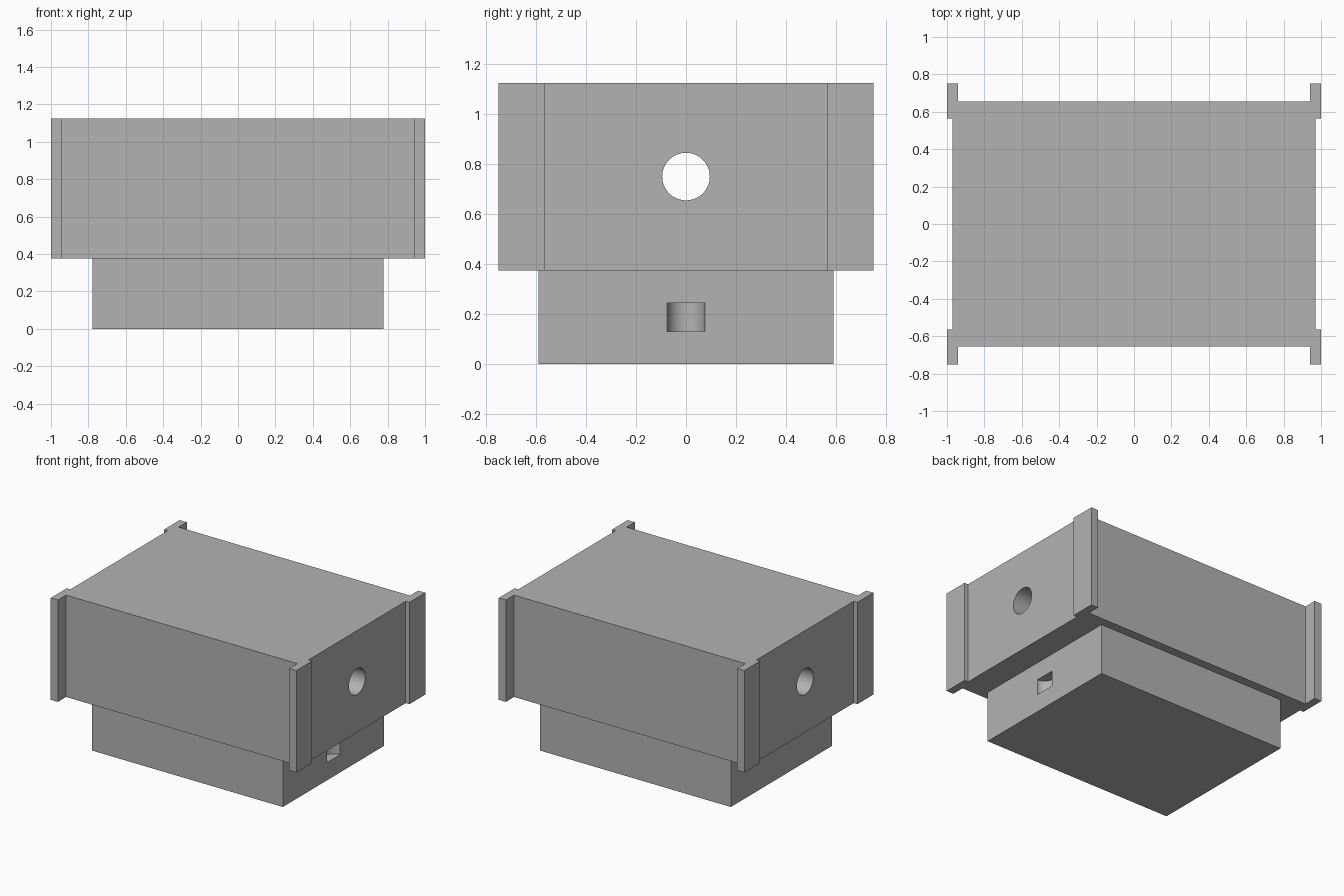
import bpy
import bmesh
import math

cube = bpy.data.objects.get("Cube")
if cube:
    bpy.data.objects.remove(cube, do_unlink=True)

grey = bpy.data.materials.new("plain_grey")
grey.use_nodes = True
colour = (0.45, 0.45, 0.45, 1)
grey.diffuse_color = colour
grey.node_tree.nodes["Principled BSDF"].inputs["Base Color"].default_value = colour


def extrude_outline(name, outline, z0, z1):
    """Solid prism from a counter-clockwise plan outline."""
    bm = bmesh.new()
    face = bm.faces.new([bm.verts.new((x, y, z0)) for x, y in outline])
    top = bmesh.ops.extrude_face_region(bm, geom=[face])["geom"]
    bmesh.ops.translate(bm, vec=(0, 0, z1 - z0),
                        verts=[v for v in top if isinstance(v, bmesh.types.BMVert)])
    bmesh.ops.recalc_face_normals(bm, faces=bm.faces)
    mesh = bpy.data.meshes.new(name)
    bm.to_mesh(mesh)
    bm.free()
    mesh.materials.append(grey)
    obj = bpy.data.objects.new(name, mesh)
    bpy.context.collection.objects.link(obj)
    return obj


def cut_cylinder(target, radius, depth, location, rotation=(0, 0, 0)):
    """Subtract a round cutter, then remove it."""
    bpy.ops.mesh.primitive_cylinder_add(vertices=64, radius=radius, depth=depth,
                                        location=location, rotation=rotation)
    cutter = bpy.context.object
    cutter.name = "round_cutter"
    cutter.hide_render = True
    cutter.data.materials.append(grey)
    mod = target.modifiers.new("round_cut", "BOOLEAN")
    mod.operation = "DIFFERENCE"
    mod.solver = "EXACT"
    mod.object = cutter
    bpy.ops.object.select_all(action="DESELECT")
    target.select_set(True)
    bpy.context.view_layer.objects.active = target
    bpy.ops.object.modifier_apply(modifier=mod.name)
    bpy.data.objects.remove(cutter, do_unlink=True)
    bpy.ops.object.shade_smooth_by_angle(angle=math.radians(30))


# Upper body with a raised post at each corner: one quarter mirrored around
quarter = [(0.97, 0.565), (1, 0.565), (1, 0.75), (0.942, 0.75), (0.942, 0.655)]
half = quarter + [(-x, y) for x, y in reversed(quarter)]
outline = half + [(x, -y) for x, y in reversed(half)]
body = extrude_outline("upper_body", outline, 0.375, 1.125)

# Round hole running through the full length
cut_cylinder(body, 0.095, 3, (0, 0, 0.75), (0, math.pi / 2, 0))

# Narrower base block
base_x, base_y = 0.778, 0.59
base = extrude_outline("base_block", [(-base_x, -base_y), (base_x, -base_y),
                                      (base_x, base_y), (-base_x, base_y)], 0, 0.375)

# Half-round finger pocket in one end of the base
cut_cylinder(base, 0.075, 0.114, (base_x, 0, 0.188))
